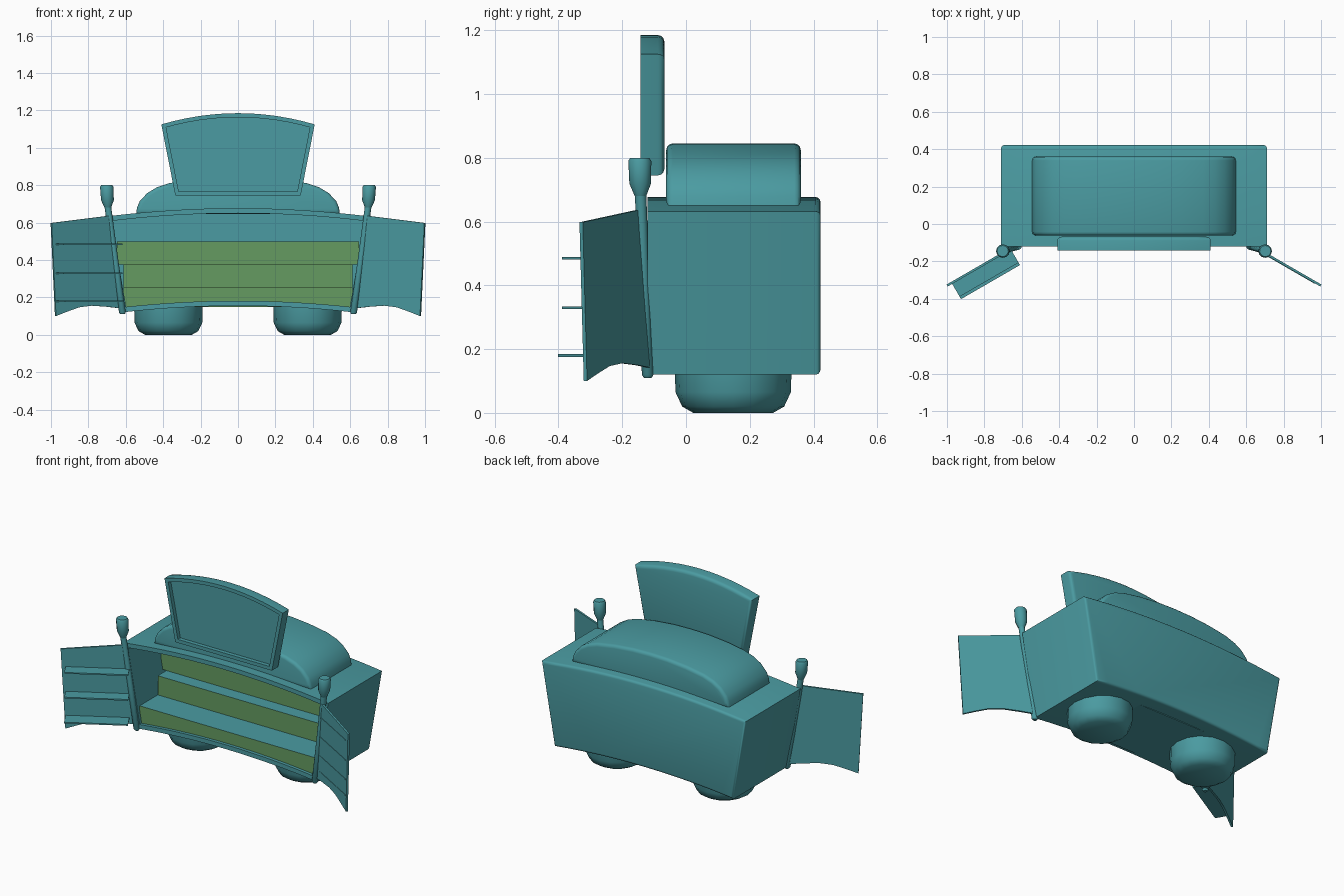
import bpy, bmesh
from math import radians, sin, cos, tau
from mathutils import Vector

if "Cube" in bpy.data.objects:
    bpy.data.objects.remove(bpy.data.objects["Cube"])


def material(name, color):
    m = bpy.data.materials.new(name)
    m.diffuse_color = color
    m.use_nodes = True
    m.node_tree.nodes["Principled BSDF"].inputs["Base Color"].default_value = m.diffuse_color
    return m


TEAL = material("teal_paint", (0.07, 0.33, 0.36, 1))
GREEN = material("green_panel", (0.13, 0.33, 0.12, 1))


def finish(name, bm, angle=35):
    bmesh.ops.recalc_face_normals(bm, faces=bm.faces)
    me = bpy.data.meshes.new(name)
    bm.to_mesh(me)
    bm.free()
    ob = bpy.data.objects.new(name, me)
    bpy.context.collection.objects.link(ob)
    me.materials.append(TEAL)
    bpy.ops.object.select_all(action='DESELECT')
    ob.select_set(True)
    bpy.context.view_layer.objects.active = ob
    bpy.ops.object.shade_smooth_by_angle(angle=radians(angle))
    return ob


def prism(name, pts, y0, y1, back=0, front=0, inset=0, depth=0):
    """Extrude an x-z outline along y, bevel its rims, recess the front."""
    bm = bmesh.new()
    f0 = bm.faces.new([bm.verts.new((x, y0, z)) for x, z in pts])
    ext = bmesh.ops.extrude_face_region(bm, geom=[f0], use_keep_orig=True)["geom"]
    bmesh.ops.translate(bm, vec=(0, y1 - y0, 0),
                        verts=[g for g in ext if isinstance(g, bmesh.types.BMVert)])
    bmesh.ops.recalc_face_normals(bm, faces=bm.faces)
    for y, w in ((y1, back), (y0, front)):
        if w:
            rim = [e for e in bm.edges if all(abs(v.co.y - y) < 1e-5 for v in e.verts)]
            bmesh.ops.bevel(bm, geom=rim, offset=w, segments=3, profile=0.5,
                            affect='EDGES', clamp_overlap=True)
    if inset:
        bm.faces.ensure_lookup_table()
        cap = min(bm.faces, key=lambda f: f.calc_center_median().y)
        bmesh.ops.inset_region(bm, faces=[cap], thickness=inset, use_even_offset=True)
        ext = bmesh.ops.extrude_discrete_faces(bm, faces=[cap])["faces"]
        bmesh.ops.translate(bm, vec=(0, depth, 0), verts=ext[0].verts)
    return finish(name, bm)


def box(name, x0, x1, y0, y1, z0, z1):
    return prism(name, [(x0, z0), (x1, z0), (x1, z1), (x0, z1)], y0, y1)


def arch(half, z, rise, n=16):
    """Shallow arc from left to right."""
    xs = [half * (2 * i / n - 1) for i in range(n + 1)]
    return [(x, z + rise * (1 - (x / half) ** 2)) for x in xs]


def lathe(name, rings, start, end, sides):
    """Rings of (fraction along the axis, radius) around start-end."""
    a, b = Vector(start), Vector(end)
    bm = bmesh.new()
    loops = []
    for t, r in rings:
        c = a.lerp(b, t)
        loops.append([bm.verts.new(c + Vector((r * cos(tau * i / sides), r * sin(tau * i / sides), 0)))
                      for i in range(sides)])
    for lo, hi in zip(loops, loops[1:]):
        for i in range(sides):
            j = (i + 1) % sides
            bm.faces.new((lo[i], lo[j], hi[j], hi[i]))
    bm.faces.new(loops[0])
    bm.faces.new(loops[-1])
    return finish(name, bm, 40)


# Hollow flared body with arched top and bottom
body = arch(0.62, 0.12, 0.035) + arch(0.71, 0.632, 0.045)[::-1]
prism("cart_body", body, -0.12, 0.422, back=0.015, inset=0.027, depth=0.44)

# Stepped display inside, green risers
for i, (w, y, z0, z1) in enumerate([(0.612, -0.1, 0.15, 0.255),
                                    (0.612, 0.08, 0.255, 0.375),
                                    (0.648, 0.165, 0.375, 0.5)]):
    step = box(f"display_step_{i + 1}", -w, w, y, 0.33, z0, z1)
    step.data.materials.append(GREEN)
    for p in step.data.polygons:
        if p.normal.y < -0.9:
            p.material_index = 1

# Domed roof
half_roof = [(0.545, 0.645), (0.54, 0.68), (0.525, 0.715), (0.485, 0.758), (0.435, 0.788),
             (0.37, 0.81), (0.25, 0.83), (0.12, 0.842)]
roof = half_roof + [(0, 0.845)] + [(-x, z) for x, z in half_roof[::-1]]
prism("roof_dome", roof, -0.062, 0.36, back=0.02, front=0.02)

# Sign board with recessed panel
sign = [(-0.335, 0.745), (0.335, 0.745)] + arch(0.41, 1.125, 0.06, 12)[::-1]
prism("sign_board", sign, -0.143, -0.068, back=0.02, inset=0.022, depth=0.025)

# Round feet and corner posts with knobs
for side, s in (("left", -1), ("right", 1)):
    lathe(f"{side}_foot", [(0, 0.125), (0.02 / 0.17, 0.16), (0.065 / 0.17, 0.181), (1, 0.184)],
          (s * 0.372, 0.148, 0), (s * 0.372, 0.148, 0.17), 16)
    lathe(f"{side}_post", [(0, 0.012), (0.015, 0.018), (0.5, 0.017), (1, 0.018)],
          (s * 0.617, -0.12, 0.11), (s * 0.698, -0.143, 0.70), 12)
    lathe(f"{side}_post_knob", [(0, 0.018), (0.33, 0.034), (0.92, 0.036), (1, 0.03)],
          (s * 0.696, -0.143, 0.68), (s * 0.702, -0.145, 0.80), 12)

# Open doors
outline = [(0.02, 0.637), (0.38, 0.598), (0.353, 0.10), (0.29, 0.122), (0.21, 0.147),
           (0.13, 0.156), (0.035, 0.15), (-0.045, 0.142)]


def hinge(ob, s):
    ob.location = (s * 0.67, -0.139, 0)
    ob.rotation_euler.z = radians(-30 * s)


for side, s in (("left", -1), ("right", 1)):
    hinge(prism(f"{side}_door", [(s * x, z) for x, z in outline], -0.006, 0.006), s)

# Shelves on the left door
for i, (z, d) in enumerate([(0.18, 0.1), (0.33, 0.085), (0.485, 0.085)]):
    hinge(box(f"door_shelf_{i + 1}", -0.352, 0.012, -d, 0, z - 0.004, z + 0.004), -1)

# Flush slats on the right door
for i, z in enumerate((0.2, 0.3, 0.42, 0.545)):
    hinge(box(f"door_slat_{i + 1}", 0.0, 0.345, -0.0085, 0, z - 0.004, z + 0.004), 1)
